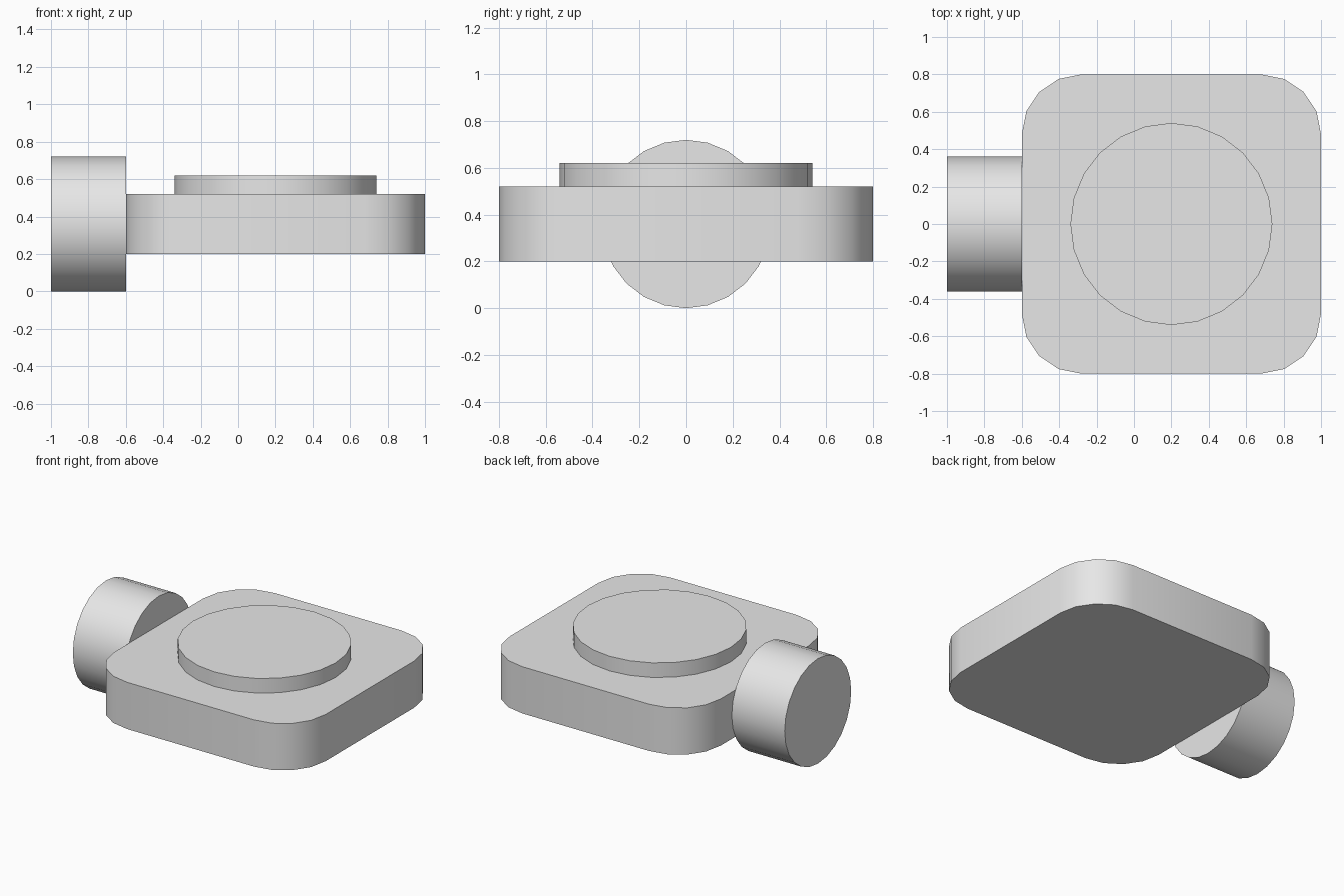
import bpy, bmesh, math
from mathutils import Matrix, Vector

cube = bpy.data.objects.get("Cube")
if cube:
    bpy.data.objects.remove(cube, do_unlink=True)

# Single plain grey material
grey = bpy.data.materials.new("plain_grey")
grey.use_nodes = True
colour = (0.8, 0.8, 0.8, 1)
grey.diffuse_color = colour
grey.node_tree.nodes["Principled BSDF"].inputs["Base Color"].default_value = colour


def arc(cx, cy, radius, start, sweep, steps):
    """Points along an arc, both ends included; angles in degrees."""
    angles = [math.radians(start + sweep * i / steps) for i in range(steps + 1)]
    return [(cx + radius * math.cos(a), cy + radius * math.sin(a)) for a in angles]


def prism(name, outline, depth, matrix):
    """Extrude a closed outline along its local z and place it."""
    bm = bmesh.new()
    base = bm.faces.new([bm.verts.new((x, y, 0)) for x, y in outline])
    top = bmesh.ops.extrude_face_region(bm, geom=[base], use_keep_orig=True)["geom"]
    bmesh.ops.translate(bm, vec=(0, 0, depth),
                        verts=[v for v in top if isinstance(v, bmesh.types.BMVert)])
    bmesh.ops.recalc_face_normals(bm, faces=bm.faces)
    mesh = bpy.data.meshes.new(name)
    bm.to_mesh(mesh)
    bm.free()
    mesh.materials.append(grey)
    obj = bpy.data.objects.new(name, mesh)
    obj.matrix_world = matrix
    bpy.context.collection.objects.link(obj)
    bpy.ops.object.select_all(action="DESELECT")
    obj.select_set(True)
    bpy.context.view_layer.objects.active = obj
    bpy.ops.object.shade_smooth_by_angle(angle=math.radians(30))
    return obj


# Rounded square body
half, corner = 0.8, 0.32
inner = half - corner
body_outline = []
for i, (sx, sy) in enumerate([(1, 1), (-1, 1), (-1, -1), (1, -1)]):
    body_outline += arc(sx * inner, sy * inner, corner, 90 * i, 90, 4)
prism("body", body_outline, 0.32, Matrix.Translation((0.2, 0, 0.2)))

# Raised round plate on top
prism("top_disc", arc(0, 0, 0.54, 0, 360, 24)[:-1], 0.1,
      Matrix.Translation((0.2, 0, 0.52)))

# Side cylinder lying along x
prism("side_cylinder", arc(0, 0, 0.36, 0, 360, 24)[:-1], 0.4,
      Matrix.Translation((-1, 0, 0.36)) @ Matrix.Rotation(math.pi / 2, 4, "Y"))
